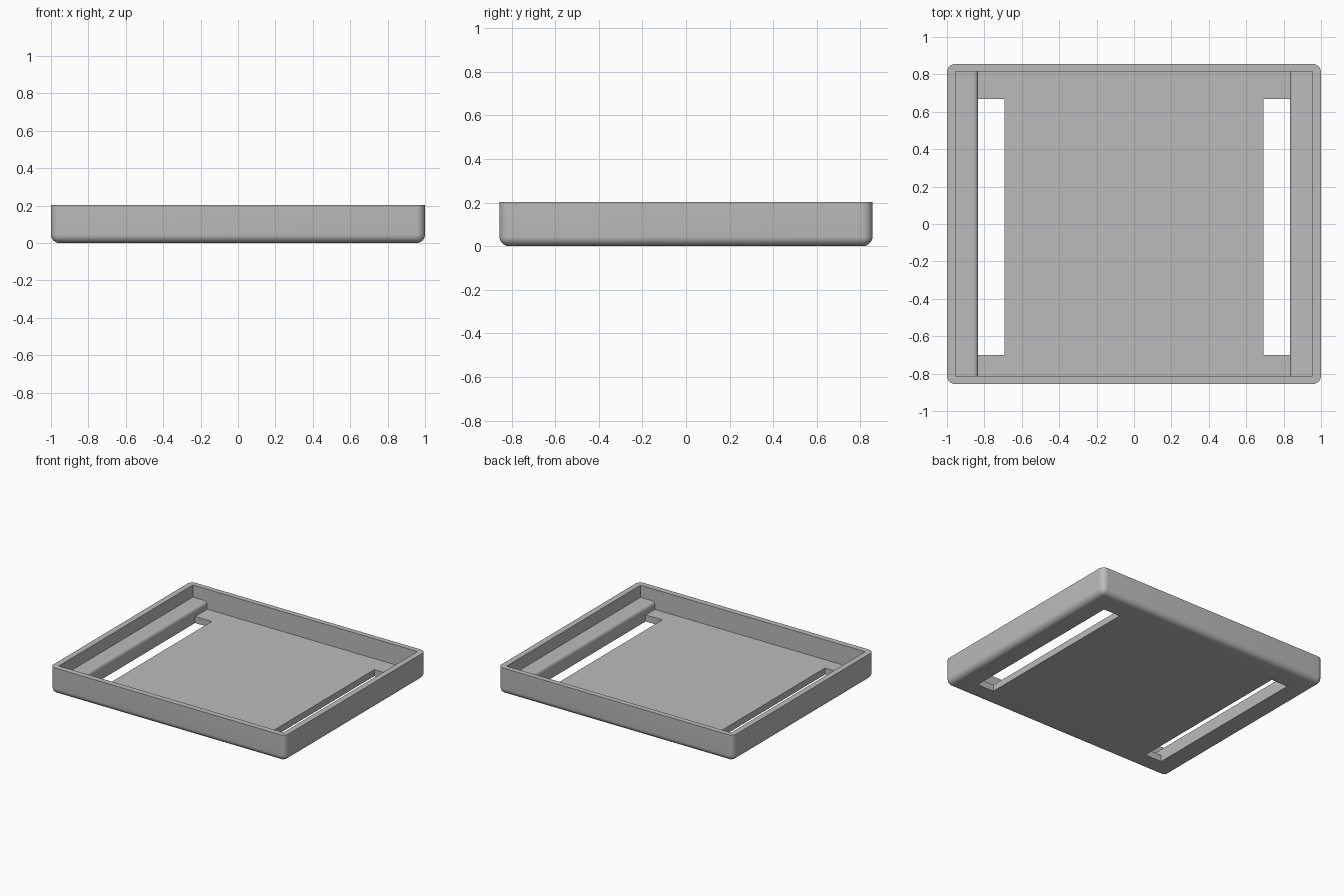
import bpy, bmesh, math

old = bpy.data.objects.get("Cube")
if old:
    bpy.data.objects.remove(old, do_unlink=True)

HALF_X, HALF_Y, HEIGHT = 1.0, 0.856, 0.203
ROUND = 0.045
FLOOR_Z, LEDGE_Z = 0.05, 0.11
LEDGE_X, WALL_X = 0.833, 0.955
LIP = 0.025

grey = bpy.data.materials.new("plain grey")
grey.use_nodes = True
colour = (0.5, 0.5, 0.5, 1)
grey.diffuse_color = colour
grey.node_tree.nodes["Principled BSDF"].inputs["Base Color"].default_value = colour


def make_object(name, bm):
    bmesh.ops.recalc_face_normals(bm, faces=bm.faces)
    mesh = bpy.data.meshes.new(name)
    bm.to_mesh(mesh)
    bm.free()
    mesh.materials.append(grey)
    obj = bpy.data.objects.new(name, mesh)
    bpy.context.collection.objects.link(obj)
    return obj


def box(x0, x1, y0, y1, z0, z1):
    bm = bmesh.new()
    bmesh.ops.create_cube(bm, size=1)
    for v in bm.verts:
        v.co = (x1 if v.co.x > 0 else x0, y1 if v.co.y > 0 else y0, z1 if v.co.z > 0 else z0)
    return bm


def carve(target, cutter):
    cutter.hide_render = True
    mod = target.modifiers.new("carve", "BOOLEAN")
    mod.operation, mod.solver, mod.object = "DIFFERENCE", "EXACT", cutter
    bpy.context.view_layer.objects.active = target
    bpy.ops.object.modifier_apply(modifier=mod.name)
    bpy.data.objects.remove(cutter, do_unlink=True)


# Tray body: rounded bottom and corners, square rim
bm = box(-HALF_X, HALF_X, -HALF_Y, HALF_Y, 0, HEIGHT)
edges = [e for e in bm.edges if min(v.co.z for v in e.verts) < HEIGHT / 2]
bmesh.ops.bevel(bm, geom=edges, offset=ROUND, segments=8, profile=0.5, affect="EDGES")
tray = make_object("tray", bm)

# Cavity: profile leaves a round-lipped ledge along each side wall
half = [(WALL_X, HEIGHT + 0.1), (WALL_X, LEDGE_Z)]
for i in range(9):
    a = math.radians(90 + i * 90 / 8)
    half.append((LEDGE_X + LIP + LIP * math.cos(a), LEDGE_Z - LIP + LIP * math.sin(a)))
half.append((LEDGE_X, FLOOR_Z))
profile = half + [(-x, z) for x, z in reversed(half)]
bm = bmesh.new()
face = bm.faces.new([bm.verts.new((x, -0.812, z)) for x, z in profile])
ext = bmesh.ops.extrude_face_region(bm, geom=[face])
moved = [g for g in ext["geom"] if isinstance(g, bmesh.types.BMVert)]
bmesh.ops.translate(bm, verts=moved, vec=(0, 1.628, 0))
carve(tray, make_object("cavity_cutter", bm))

# Long slots through the floor beside each ledge
for side in (-1, 1):
    x0, x1 = sorted((side * 0.692, side * LEDGE_X))
    carve(tray, make_object("slot_cutter", box(x0, x1, -0.70, 0.668, -0.1, FLOOR_Z + 0.015)))

# Smooth the rounded edges only
bpy.ops.object.select_all(action="DESELECT")
tray.select_set(True)
bpy.context.view_layer.objects.active = tray
bpy.ops.object.shade_smooth_by_angle(angle=math.radians(30))
